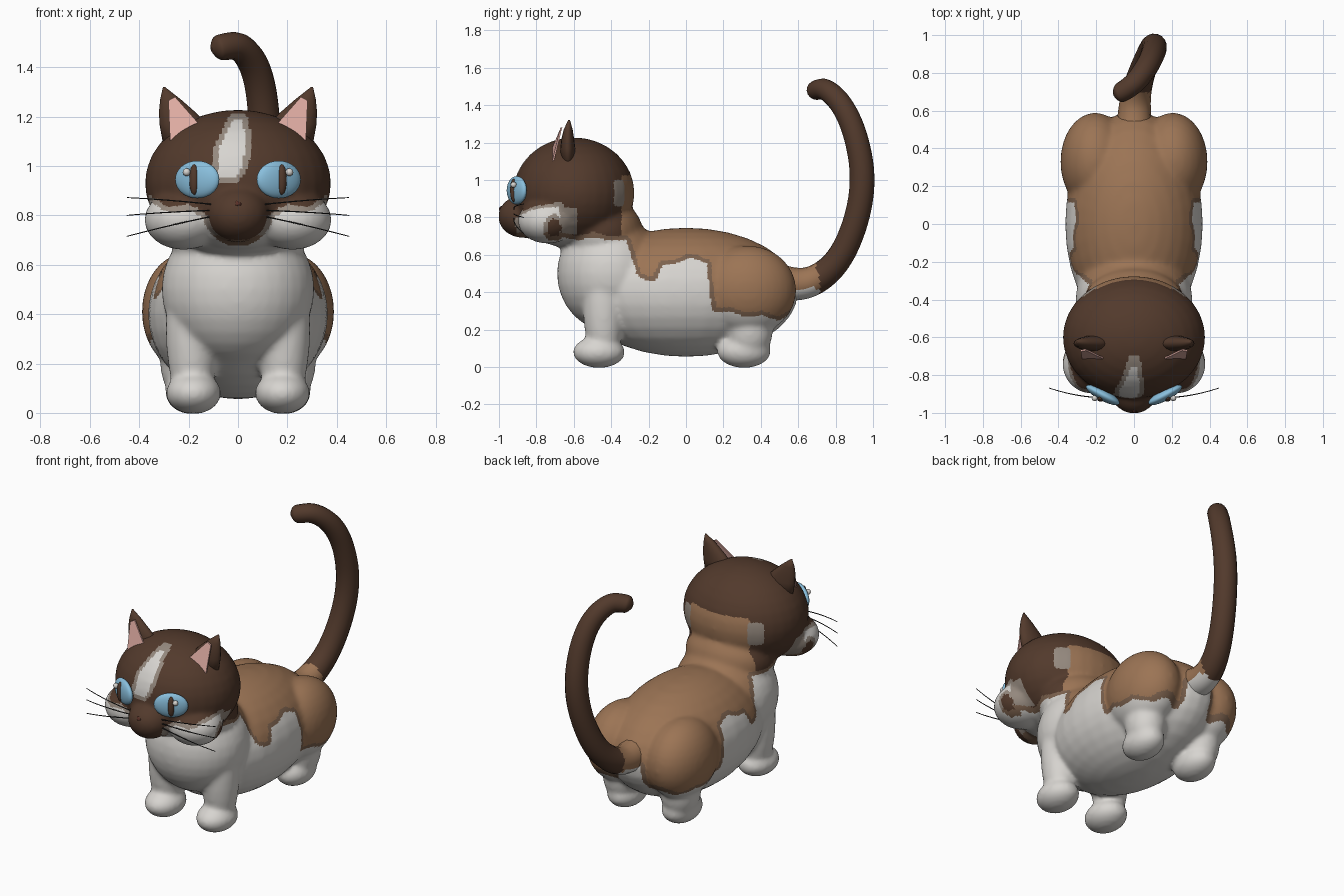
import bpy, bmesh, math
from mathutils import Vector, Matrix

if "Cube" in bpy.data.objects:
    bpy.data.objects.remove(bpy.data.objects["Cube"])


def material(name, rgb):
    m = bpy.data.materials.new(name)
    m.diffuse_color = (*rgb, 1)
    m.use_nodes = True
    m.node_tree.nodes["Principled BSDF"].inputs["Base Color"].default_value = m.diffuse_color
    return m


WHITE = material("white_fur", (0.68, 0.66, 0.63))
TAN = material("tan_fur", (0.33, 0.175, 0.09))
DARK = material("dark_brown_fur", (0.085, 0.042, 0.025))
GREY = material("grey_fur_edge", (0.30, 0.25, 0.21))
MID = material("mid_brown_fur_edge", (0.20, 0.12, 0.075))
PINK = material("pink", (0.75, 0.42, 0.37))
BLUE = material("eye_blue", (0.25, 0.52, 0.72))
BLACK = material("whisker_black", (0.02, 0.02, 0.02))
NOSE = material("nose_brown", (0.10, 0.03, 0.02))


def add_object(name, bm, *mats):
    me = bpy.data.meshes.new(name)
    bmesh.ops.recalc_face_normals(bm, faces=bm.faces)
    for f in bm.faces:
        f.smooth = True
    bm.to_mesh(me)
    bm.free()
    for m in mats:
        me.materials.append(m)
    ob = bpy.data.objects.new(name, me)
    bpy.context.collection.objects.link(ob)
    return ob


def ball(bm, c, r, yaw=0, seg=32):
    mat = Matrix.Translation(c) @ Matrix.Rotation(yaw, 4, 'Z') @ Matrix.Diagonal((*r, 1))
    bmesh.ops.create_uvsphere(bm, u_segments=seg, v_segments=seg // 2, radius=1, matrix=mat)


def bake(ob):
    """Replace an object by its evaluated mesh."""
    dg = bpy.context.evaluated_depsgraph_get()
    me = bpy.data.meshes.new_from_object(ob.evaluated_get(dg))
    name = ob.name
    bpy.data.objects.remove(ob)
    me.name = name
    new = bpy.data.objects.new(name, me)
    bpy.context.collection.objects.link(new)
    return new


def tube(name, pts, mat, res=6):
    """Smooth tube through points (x, y, z, radius)."""
    cu = bpy.data.curves.new(name, 'CURVE')
    cu.dimensions = '3D'
    cu.bevel_depth = 1
    cu.bevel_resolution = res
    cu.use_fill_caps = True
    sp = cu.splines.new('NURBS')
    sp.points.add(len(pts) - 1)
    for p, q in zip(sp.points, pts):
        p.co = (*q[:3], 1)
        p.radius = q[3]
    sp.order_u = 3
    sp.use_endpoint_u = True
    sp.resolution_u = 10
    cu.materials.append(mat)
    ob = bpy.data.objects.new(name, cu)
    bpy.context.collection.objects.link(ob)
    return bake(ob)


def interp(t, table):
    if t <= table[0][0]:
        return table[0][1]
    for (a, u), (b, v) in zip(table, table[1:]):
        if t <= b:
            return u + (v - u) * (t - a) / (b - a)
    return table[-1][1]


# Head, torso and legs fused into one smooth skin
bm = bmesh.new()
ball(bm, (0, -0.60, 0.93), (0.378, 0.325, 0.298))      # skull
ball(bm, (0, -0.87, 0.805), (0.13, 0.135, 0.115))      # snout
ball(bm, (0, -0.72, 0.76), (0.20, 0.17, 0.10))         # chin
ball(bm, (0, -0.45, 0.72), (0.28, 0.22, 0.19))         # neck
ball(bm, (0, -0.40, 0.50), (0.31, 0.29, 0.31))         # chest
ball(bm, (0, 0.00, 0.40), (0.365, 0.60, 0.345))        # torso
for s in (-1, 1):
    ball(bm, (s * 0.22, -0.74, 0.782), (0.16, 0.16, 0.122))   # cheek
    ball(bm, (s * 0.185, -0.44, 0.34), (0.108, 0.112, 0.34))  # front leg
    ball(bm, (s * 0.18, -0.465, 0.08), (0.112, 0.14, 0.085))  # front paw
    ball(bm, (s * 0.205, 0.33, 0.41), (0.185, 0.26, 0.24))    # haunch
    ball(bm, (s * 0.20, 0.34, 0.20), (0.115, 0.125, 0.16))    # hind leg
    ball(bm, (s * 0.19, 0.31, 0.085), (0.105, 0.145, 0.09))   # hind paw
body = add_object("body", bm, WHITE)
mod = body.modifiers.new("fuse", 'REMESH')
mod.mode = 'VOXEL'
mod.voxel_size = 0.012
mod.use_smooth_shade = True
mod = body.modifiers.new("soften", 'SMOOTH')
mod.iterations = 16
body = bake(body)
body.data.materials.clear()
for m in (WHITE, TAN, DARK, GREY, MID):
    body.data.materials.append(m)

FLANK = [(-0.42, 0.70), (-0.31, 0.68), (-0.25, 0.50), (-0.17, 0.47), (-0.13, 0.55),
         (0.0, 0.59), (0.12, 0.57), (0.15, 0.31), (0.5, 0.27), (0.6, 0.31)]
CHEEK = [(0.10, 0.79), (0.2, 0.825), (0.3, 0.835), (0.37, 0.865)]
BLAZE_L = [(0.93, -0.06), (0.96, -0.10), (1.08, -0.085), (1.21, -0.02)]
BLAZE_R = [(0.93, -0.01), (1.0, 0.03), (1.1, 0.045), (1.21, 0.025)]


def is_white(x, y, z):
    a = abs(x)
    if y < -0.6 and z > 0.9:                       # forehead blaze
        return 0.94 < z < 1.2 and interp(z, BLAZE_L) < x < interp(z, BLAZE_R)
    if y < -0.66:                                  # cheeks and chin
        if z < 0.69:
            return True
        if math.hypot(x, z - 0.82) < 0.135:
            return False
        if a > 0.2 and math.hypot((y + 0.705) / 0.045, (z - 0.74) / 0.065) < 1:
            return False
        return z < interp(a, CHEEK) + 0.008 * math.sin(40 * a)
    if y > 0.42 and a < 0.1:                       # under the tail
        return z < 0.42
    return z < interp(y, FLANK) + 0.008 * math.sin(35 * y)


def fur(c):
    x, y, z = c
    head = z > 0.685 and y < -0.345
    e = 0.012
    w = is_white(x, y, z)
    edge = any(is_white(x + i, y + j, z + k) != w for i, j, k in
               ((e, 0, 0), (-e, 0, 0), (0, e, 0), (0, -e, 0), (0, 0, e), (0, 0, -e)))
    if edge:
        return 3 if y < -0.6 and z > 0.72 else 4
    if w:
        return 0
    if abs(x) > 0.2:                               # grey marks behind cheek and skull
        if -0.66 < y < -0.585 and 0.71 < z < 0.855:
            return 3
        if -0.385 < y < -0.33 and 0.86 < z < 1.0:
            return 3
    if y > -0.345 and z > 1.025:
        return 2
    return 2 if head else 1


for f in body.data.polygons:
    f.material_index = fur(f.center)
    f.use_smooth = True

# Tail
tail = tube("tail", [
    (0, 0.44, 0.47, 0.10), (0, 0.56, 0.435, 0.09), (0.01, 0.70, 0.46, 0.078),
    (0.05, 0.83, 0.58, 0.07), (0.09, 0.92, 0.80, 0.068), (0.11, 0.95, 1.02, 0.067),
    (0.105, 0.91, 1.24, 0.064), (0.075, 0.84, 1.40, 0.061), (0.01, 0.75, 1.49, 0.057),
    (-0.06, 0.70, 1.483, 0.054), (-0.09, 0.69, 1.475, 0.05), (-0.105, 0.685, 1.47, 0.015)], DARK)
tail.data.materials.append(TAN)
tail.data.materials.append(WHITE)
for f in tail.data.polygons:
    f.use_smooth = True
    if f.center.y + 0.15 * (f.center.z - 0.45) < 0.71 and f.center.z < 0.7:
        f.material_index = 2 if f.center.z < 0.42 else 1

# Ear rows: height, inner x, outer x, y, half thickness
EAR = [(1.07, 0.10, 0.30, -0.63, 0.042), (1.17, 0.125, 0.318, -0.632, 0.040),
       (1.22, 0.175, 0.32, -0.632, 0.034), (1.27, 0.232, 0.315, -0.63, 0.024),
       (1.32, 0.296, 0.304, -0.625, 0.005)]
for s, side in ((-1, "left"), (1, "right")):
    # Ear shell
    bm = bmesh.new()
    rows = []
    n = 16
    for z, x0, x1, y, t in EAR:
        rows.append([bm.verts.new((s * ((x0 + x1) / 2 + (x1 - x0) / 2 * math.cos(2 * math.pi * i / n)),
                                   y + t * math.sin(2 * math.pi * i / n), z)) for i in range(n)])
    for a, b in zip(rows, rows[1:]):
        for i in range(n):
            j = (i + 1) % n
            bm.faces.new((a[i], a[j], b[j], b[i]))
    bm.faces.new(rows[0])
    bm.faces.new(rows[-1])
    add_object(side + "_ear", bm, DARK)

    # Pink inner ear plate
    bm = bmesh.new()
    tri = [(0.14, -0.725, 1.15), (0.275, -0.715, 1.10), (0.282, -0.675, 1.265), (0.255, -0.67, 1.28)]
    front, back = [[bm.verts.new((s * x, y + d, z)) for x, y, z in tri] for d in (0, 0.009)]
    bm.faces.new(front)
    bm.faces.new(back)
    for i in range(4):
        j = (i + 1) % 4
        bm.faces.new((front[i], front[j], back[j], back[i]))
    inner = add_object(side + "_inner_ear", bm, PINK)
    for f in inner.data.polygons:
        f.use_smooth = False

    # Eye, slit pupil and highlight
    yaw = s * math.radians(28)
    bm = bmesh.new()
    ball(bm, (s * 0.165, -0.905, 0.945), (0.10, 0.030, 0.076), yaw)
    add_object(side + "_eye", bm, BLUE)
    bm = bmesh.new()
    ball(bm, (s * 0.178, -0.922, 0.945), (0.02, 0.018, 0.062), yaw, 20)
    add_object(side + "_pupil", bm, DARK)
    bm = bmesh.new()
    ball(bm, (s * 0.208, -0.922, 0.975), (0.016, 0.016, 0.016), 0, 16)
    add_object(side + "_eye_highlight", bm, WHITE)

    # Whiskers
    for k, (z0, z1) in enumerate(((0.845, 0.872), (0.82, 0.80), (0.795, 0.715))):
        tube(f"{side}_whisker_{k + 1}", [(s * 0.11, -0.92, z0, 0.003),
             (s * 0.28, -0.925, (z0 + z1) / 2 + 0.005, 0.003), (s * 0.45, -0.868, z1, 0.002)], BLACK, 1)

# Nose
bm = bmesh.new()
bmesh.ops.create_cone(bm, cap_ends=True, segments=3, radius1=0.024, radius2=0.018, depth=0.03,
                      matrix=Matrix.Translation((0, -0.985, 0.845)) @ Matrix.Rotation(math.radians(90), 4, 'X')
                      @ Matrix.Rotation(math.radians(-90), 4, 'Z'))
bmesh.ops.bevel(bm, geom=bm.edges[:], offset=0.005, segments=2, affect='EDGES')
add_object("nose", bm, NOSE)
